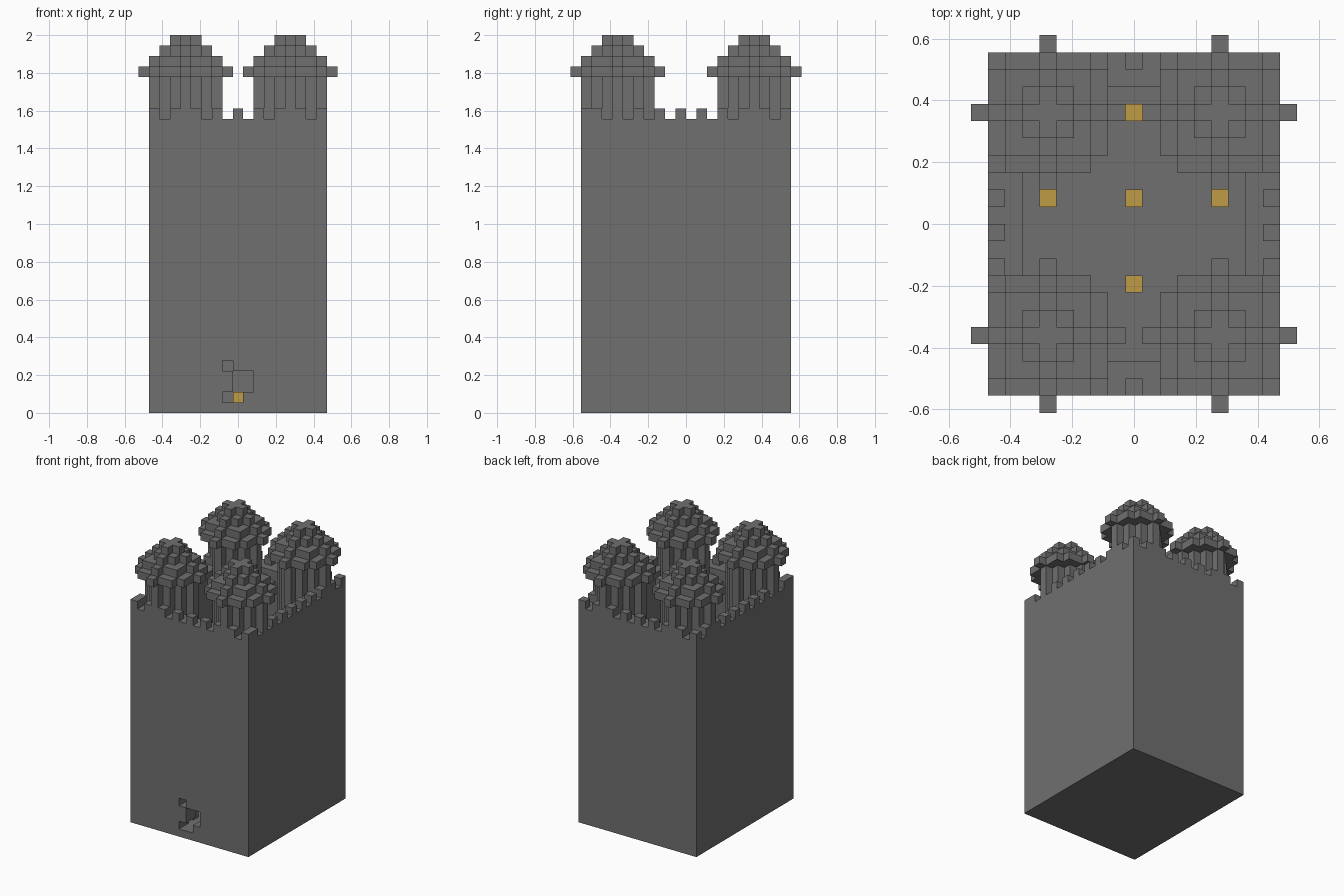
import bpy
import bmesh

U = 2 / 36                  # one block
NX, NY = 17, 20             # keep footprint in blocks
WALL_TOP = 28

cube = bpy.data.objects.get("Cube")
if cube:
    bpy.data.objects.remove(cube, do_unlink=True)


def material(name, rgb):
    m = bpy.data.materials.new(name)
    m.use_nodes = True
    m.diffuse_color = (*rgb, 1)
    m.node_tree.nodes["Principled BSDF"].inputs["Base Color"].default_value = (*rgb, 1)
    return m


STONE = material("grey stone", (0.16, 0.16, 0.16))
GLOW = material("golden lamp", (0.52, 0.33, 0.06))


def finish(bm, name, mat):
    bmesh.ops.recalc_face_normals(bm, faces=bm.faces)
    mesh = bpy.data.meshes.new(name)
    bm.to_mesh(mesh)
    bm.free()
    mesh.materials.append(mat)
    obj = bpy.data.objects.new(name, mesh)
    bpy.context.collection.objects.link(obj)
    return obj


def add_box(bm, low, high):
    """Box between two corners given in block counts."""
    verts = bmesh.ops.create_cube(bm, size=1)["verts"]
    for v in verts:
        cell = [high[i] if v.co[i] > 0 else low[i] for i in range(3)]
        v.co = ((cell[0] - NX / 2) * U, (cell[1] - NY / 2) * U, cell[2] * U)


def boxes(name, mat, spans):
    bm = bmesh.new()
    for low, high in spans:
        add_box(bm, low, high)
    return finish(bm, name, mat)


def add_tier(bm, cx, cy, reach, z0, z1):
    """Stepped round slab; reach[i] is the half width of row i from the centre."""
    quarter = []
    for row, r in enumerate(reach):
        quarter += [(r + 0.5, max(row - 0.5, 0)), (r + 0.5, row + 0.5)]
    quarter = [p for i, p in enumerate(quarter) if i and p not in quarter[:i]]
    half = quarter + [(-x, y) for x, y in reversed(quarter)]
    outline = half + [(-x, -y) for x, y in half]
    verts = [bm.verts.new(((cx + x - NX / 2) * U, (cy + y - NY / 2) * U, z0 * U))
             for x, y in outline]
    face = bm.faces.new(verts)
    top = bmesh.ops.extrude_face_region(bm, geom=[face])["geom"]
    moved = [v for v in top if isinstance(v, bmesh.types.BMVert)]
    bmesh.ops.translate(bm, verts=moved, vec=(0, 0, (z1 - z0) * U))


# Hollow keep, open at the top, with a broken doorway in the front wall
keep = boxes("keep_walls", STONE, [((0, 0, 0), (NX, NY, WALL_TOP))])
cuts = [((2, 2, 1), (NX - 2, NY - 2, WALL_TOP + 2)),
        ((7, -1, 1), (9, 3, 2)),
        ((8, -1, 2), (10, 3, 4)),
        ((7, -1, 4), (8, 3, 5))]
bpy.context.view_layer.objects.active = keep
for span in cuts:
    cutter = boxes("opening_cutter", STONE, [span])
    cutter.hide_render = True
    mod = keep.modifiers.new("opening", "BOOLEAN")
    mod.operation = "DIFFERENCE"
    mod.solver = "EXACT"
    mod.object = cutter
    bpy.ops.object.modifier_apply(modifier=mod.name)
    bpy.data.objects.remove(cutter, do_unlink=True)

# Battlements: every second block along each wall
cells = [(x, y) for x in range(0, NX, 2) for y in (0, NY - 1)]
cells += [(x, y) for y in range(1, NY - 1, 2) if y != 3 for x in (0, NX - 1)]
boxes("battlements", STONE,
      [((x, y, WALL_TOP), (x + 1, y + 1, WALL_TOP + 1)) for x, y in cells])

# Four corner towers with overhanging stepped domes
TIERS = [((3, 2, 1, 0), 1, 32),
         ((4, 3, 3, 2, 0), 32, 33),
         ((3, 2, 2, 0), 33, 34),
         ((2, 1, 0), 34, 35),
         ((1, 0), 35, 36)]
for side, cx in (("right", 3.5), ("left", NX - 3.5)):
    for end, cy in (("front", 3.5), ("back", NY - 3.5)):
        bm = bmesh.new()
        for reach, z0, z1 in TIERS:
            add_tier(bm, cx, cy, reach, z0, z1)
        finish(bm, f"{end}_{side}_tower", STONE)

# Lamps standing on the courtyard floor in a cross
boxes("floor_lamps", GLOW,
      [((x, y, 1), (x + 1, y + 1, 2))
       for x, y in ((8, 6), (8, 11), (8, 16), (3, 11), (13, 11))])
